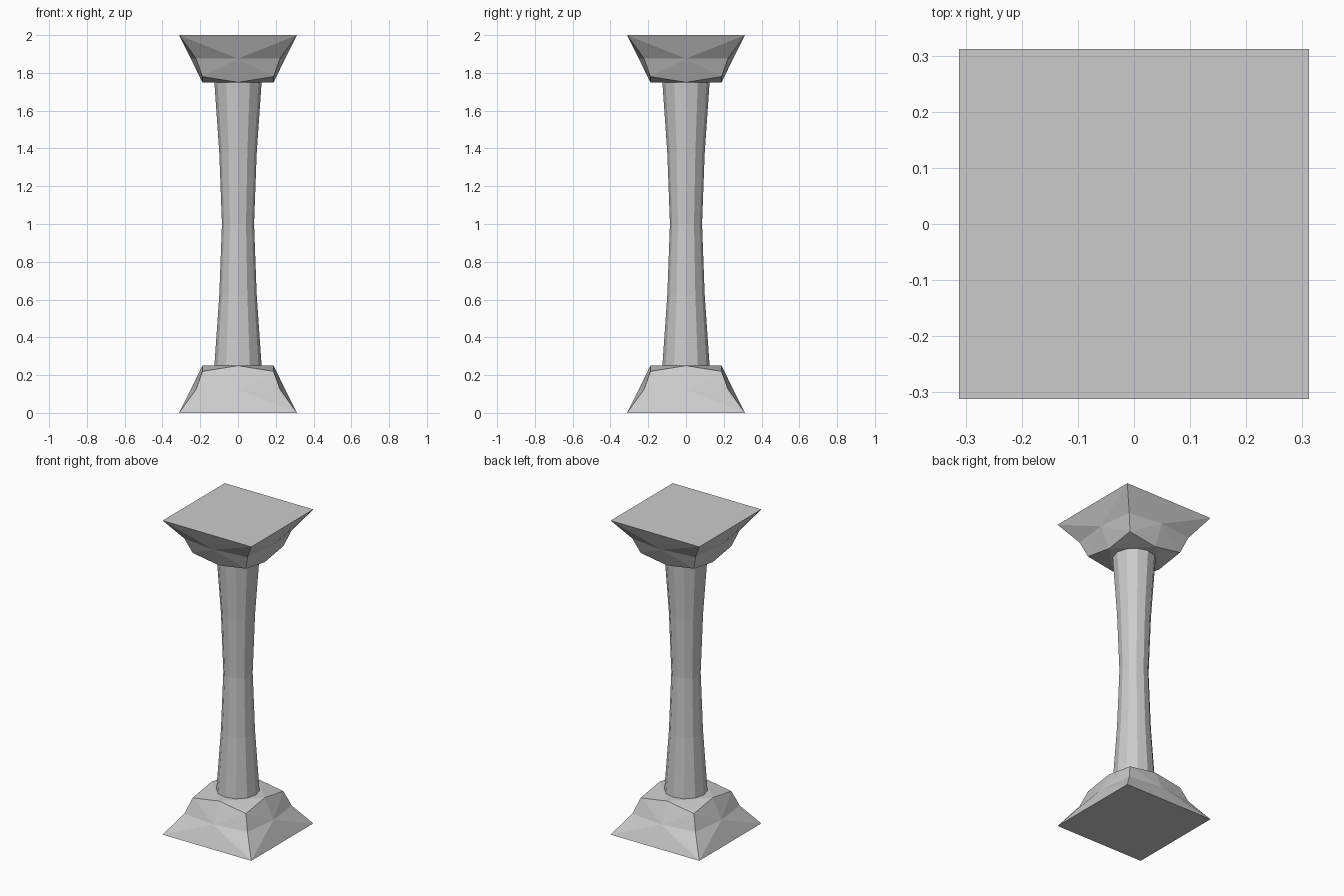
import bpy, bmesh
from math import cos, sin, pi

if "Cube" in bpy.data.objects:
    bpy.data.objects.remove(bpy.data.objects["Cube"])


def finish(bm, name):
    bmesh.ops.remove_doubles(bm, verts=bm.verts, dist=1e-4)
    bmesh.ops.recalc_face_normals(bm, faces=bm.faces)
    mesh = bpy.data.meshes.new(name)
    bm.to_mesh(mesh)
    bm.free()
    obj = bpy.data.objects.new(name, mesh)
    bpy.context.collection.objects.link(obj)
    return obj


def faceted_block(name, flip):
    """Tapered block: each side is a fan of triangles around a bulging centre."""
    bm = bmesh.new()
    Z = (lambda z: 2 - z) if flip else (lambda z: z)
    # Fan outline of one side: (sideways, outwards, height)
    rim = [(-.312, .312, 0), (0, .312, 0), (.312, .312, 0), (.222, .222, .125),
           (.188, .188, .22), (0, .188, .25), (-.188, .188, .22), (-.222, .222, .125)]
    for k in range(4):
        c, s = round(cos(k * pi / 2)), round(sin(k * pi / 2))

        def v(p):
            x, y, z = p
            return bm.verts.new((c * x - s * y, s * x + c * y, Z(z)))

        # side fan
        for a, b in zip(rim, rim[1:] + rim[:1]):
            bm.faces.new([v((0, .25, .125)), v(a), v(b)])
        # quarter of the shoulder and of the flat outer face
        bm.faces.new([v((0, 0, .25)), v(rim[5]), v((.188, 0, .25))])
        bm.faces.new([v(rim[5]), v(rim[4]), v((.188, 0, .25))])
        bm.faces.new([v((0, 0, 0)), v(rim[1]), v(rim[2]), v((.312, 0, 0))])
    return finish(bm, name)


def waisted_shaft(name, sides=12):
    """Low-poly column that narrows at mid height."""
    bm = bmesh.new()
    profile = [(.125, .24), (.125, .25), (.099, .625), (.085, 1.0),
               (.099, 1.375), (.125, 1.75), (.125, 1.76)]
    rings = [[bm.verts.new((r * cos(2 * pi * i / sides), r * sin(2 * pi * i / sides), z))
              for i in range(sides)] for r, z in profile]
    for lo, hi in zip(rings, rings[1:]):
        for i in range(sides):
            j = (i + 1) % sides
            bm.faces.new([lo[i], lo[j], hi[j], hi[i]])
    bm.faces.new(rings[0])
    bm.faces.new(rings[-1])
    return finish(bm, name)


# Base, capital and shaft
faceted_block("base", False)
faceted_block("capital", True)
waisted_shaft("shaft")
